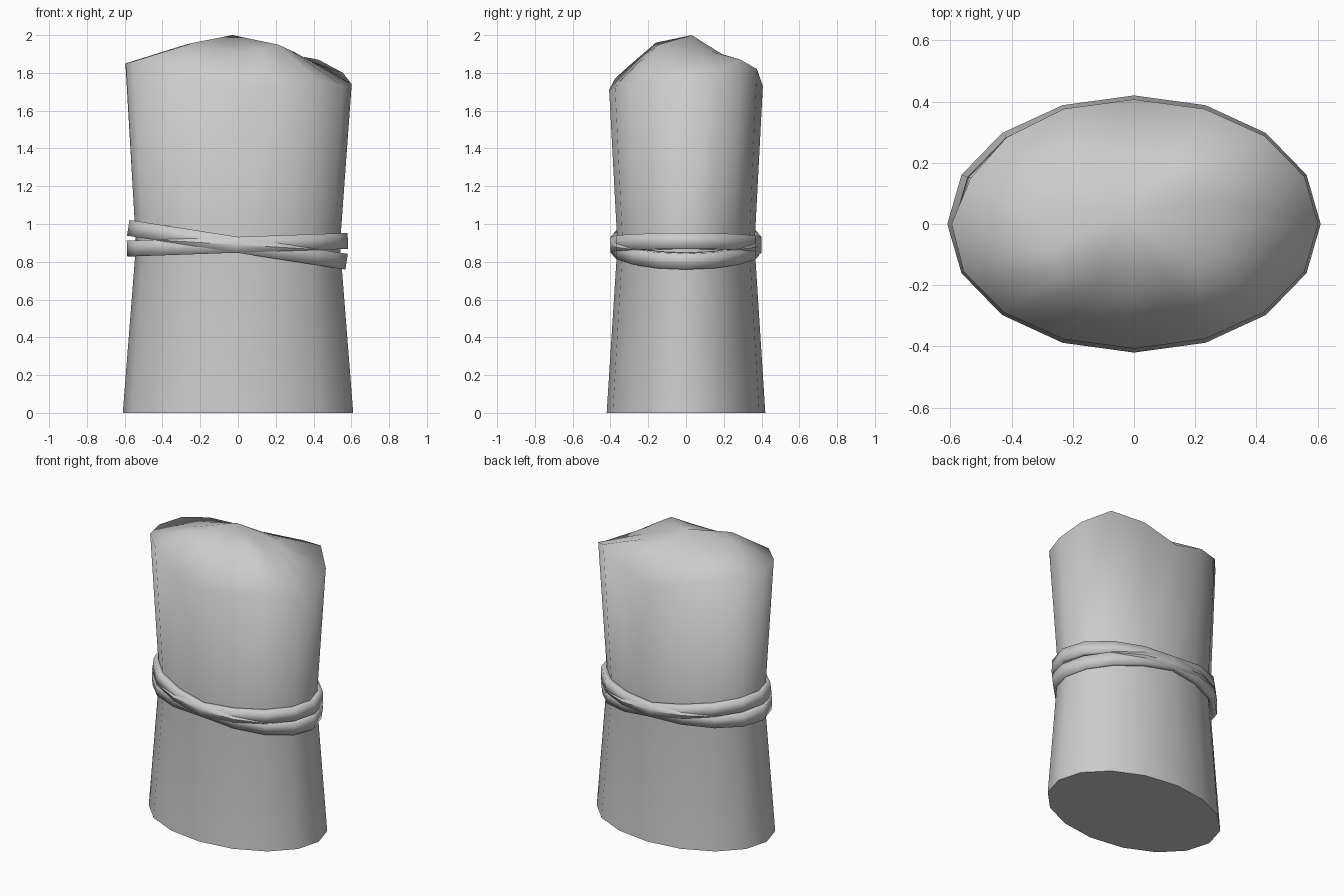
import bpy, bmesh
from math import cos, sin, tau, radians
from mathutils import Matrix

if "Cube" in bpy.data.objects:
    bpy.data.objects.remove(bpy.data.objects["Cube"])

SIDES = 16


def ellipse(bm, rx, ry, z, scales=None):
    """Ring of vertices; z may be one height or one height per side."""
    ring = []
    for i in range(SIDES):
        a = tau * i / SIDES
        s = scales.get(i, 1) if scales else 1
        h = z[i] if isinstance(z, list) else z
        ring.append(bm.verts.new((rx * s * cos(a), ry * s * sin(a), h)))
    return ring


def bridge(bm, a, b):
    for i in range(SIDES):
        j = (i + 1) % SIDES
        bm.faces.new((a[i], a[j], b[j], b[i]))


def finish(bm, name, angle):
    bmesh.ops.recalc_face_normals(bm, faces=bm.faces)
    mesh = bpy.data.meshes.new(name)
    bm.to_mesh(mesh)
    bm.free()
    obj = bpy.data.objects.new(name, mesh)
    bpy.context.collection.objects.link(obj)
    bpy.ops.object.select_all(action='DESELECT')
    obj.select_set(True)
    bpy.context.view_layer.objects.active = obj
    bpy.ops.object.shade_smooth_by_angle(angle=radians(angle))
    return obj


# bundle body: flared base, pinched waist, uneven domed top
rim_z = [1.74, 1.80, 1.87, 1.82, 1.73, 1.80, 1.84, 1.86,
         1.85, 1.86, 1.85, 1.77, 1.71, 1.73, 1.76, 1.73]
dome_z = [1.91, 1.90, 1.91, 1.90, 1.89, 1.90, 1.91, 1.92,
          1.93, 1.95, 1.96, 1.92, 1.91, 1.92, 1.95, 1.92]
bm = bmesh.new()
base = ellipse(bm, 0.61, 0.42, 0)
waist = ellipse(bm, 0.54, 0.363, 0.89)
rim = ellipse(bm, 0.602, 0.407, rim_z, {6: 0.98, 7: 0.96, 8: 0.99})
dome = ellipse(bm, 0.30, 0.205, dome_z, {10: 1.1})
for lower, upper in ((base, waist), (waist, rim), (rim, dome)):
    bridge(bm, lower, upper)
bm.faces.new(base)
peak = bm.verts.new((-0.03, 0.03, 2.0))
for i in range(SIDES):
    bm.faces.new((dome[i], dome[(i + 1) % SIDES], peak))
finish(bm, "bundle_body", 84)


# two tilted tie bands crossing at front and back
def tie_band(name, tilt, z):
    bm = bmesh.new()
    section = [(-0.045, -0.042), (0, -0.042), (0, 0.042), (-0.045, 0.042)]
    rings = [ellipse(bm, 0.585 + r, 0.40 + r, h) for r, h in section]
    for k in range(4):
        bridge(bm, rings[k], rings[(k + 1) % 4])
    m = Matrix.Translation((-0.003, 0, z)) @ Matrix.Rotation(tilt, 4, 'Y')
    bmesh.ops.transform(bm, matrix=m, verts=bm.verts)
    finish(bm, name, 120)


tie_band("tie_band_steep", 0.154, 0.89)
tie_band("tie_band_shallow", -0.035, 0.89)
